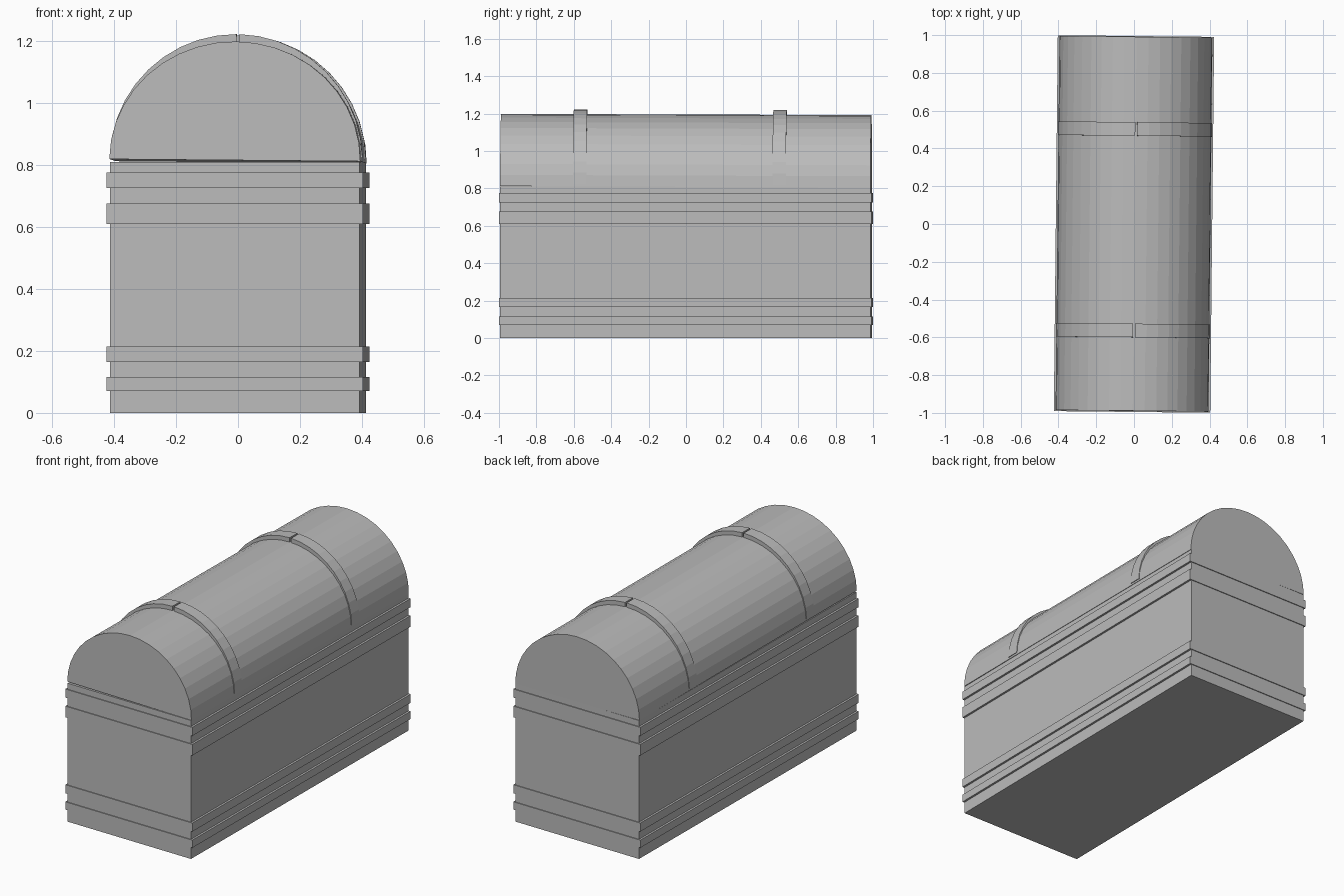
import bpy
import bmesh
from math import sin, cos, pi, radians
from mathutils import Matrix

old = bpy.data.objects.get("Cube")
if old:
    bpy.data.objects.remove(old, do_unlink=True)

GREY = (0.5, 0.5, 0.5, 1)
mat = bpy.data.materials.new("plain grey")
mat.use_nodes = True
mat.diffuse_color = GREY
mat.node_tree.nodes["Principled BSDF"].inputs["Base Color"].default_value = GREY

HALF_W, HALF_L, SPRING = 0.402, 0.99, 0.81
TURN = Matrix.Rotation(radians(-0.6), 4, 'Z')


def finish(name, bm, matrix=TURN):
    bmesh.ops.recalc_face_normals(bm, faces=bm.faces)
    me = bpy.data.meshes.new(name)
    bm.to_mesh(me)
    bm.free()
    me.materials.append(mat)
    ob = bpy.data.objects.new(name, me)
    ob.matrix_world = matrix
    bpy.context.collection.objects.link(ob)
    return ob


def box(name, hx, hy, z0, z1):
    bm = bmesh.new()
    bmesh.ops.create_cube(bm, size=1)
    bmesh.ops.scale(bm, vec=(2 * hx, 2 * hy, z1 - z0), verts=bm.verts)
    bmesh.ops.translate(bm, vec=(0, 0, (z0 + z1) / 2), verts=bm.verts)
    return finish(name, bm)


def extrude_profile(name, points, y0, y1, matrix):
    """Sweep an x-z outline along y."""
    bm = bmesh.new()
    face = bm.faces.new([bm.verts.new((x, y0, z)) for x, z in points])
    out = bmesh.ops.extrude_face_region(bm, geom=[face])
    moved = [v for v in out["geom"] if isinstance(v, bmesh.types.BMVert)]
    bmesh.ops.translate(bm, vec=(0, y1 - y0, 0), verts=moved)
    return finish(name, bm, matrix)


def arc(rx, rz, a0, a1, steps):
    angles = [a0 + (a1 - a0) * i / steps for i in range(steps + 1)]
    return [(rx * cos(a), rz * sin(a)) for a in angles]


# Chest body and the four bands around it
box("chest_body", HALF_W, HALF_L, 0, SPRING)
for i, (z0, z1) in enumerate([(0.07, 0.115), (0.165, 0.215), (0.61, 0.675), (0.725, 0.775)]):
    box(f"band_{i + 1}", HALF_W + 0.012, HALF_L + 0.005, z0, z1)

# Barrel lid, resting slightly askew
LID = (Matrix.Translation((0, 0, SPRING + 0.002)) @ TURN
       @ Matrix.Rotation(radians(0.5), 4, 'Y') @ Matrix.Rotation(radians(-0.2), 4, 'X'))
extrude_profile("lid", arc(HALF_W + 0.003, 0.383, 0, pi, 20), -HALF_L, HALF_L, LID)

# Lid straps, each in two halves with a narrow gap on top
for place, y in (("front", -0.565), ("back", 0.502)):
    for side, a0, a1 in (("left", 0.03, pi / 2 - 0.02), ("right", pi / 2 + 0.005, pi - 0.03)):
        outer = arc(HALF_W + 0.006, 0.408, a0, a1, 10)
        inner = arc(HALF_W - 0.02, 0.36, a1, a0, 10)
        extrude_profile(f"{place}_strap_{side}", outer + inner, y - 0.036, y + 0.036, LID)
